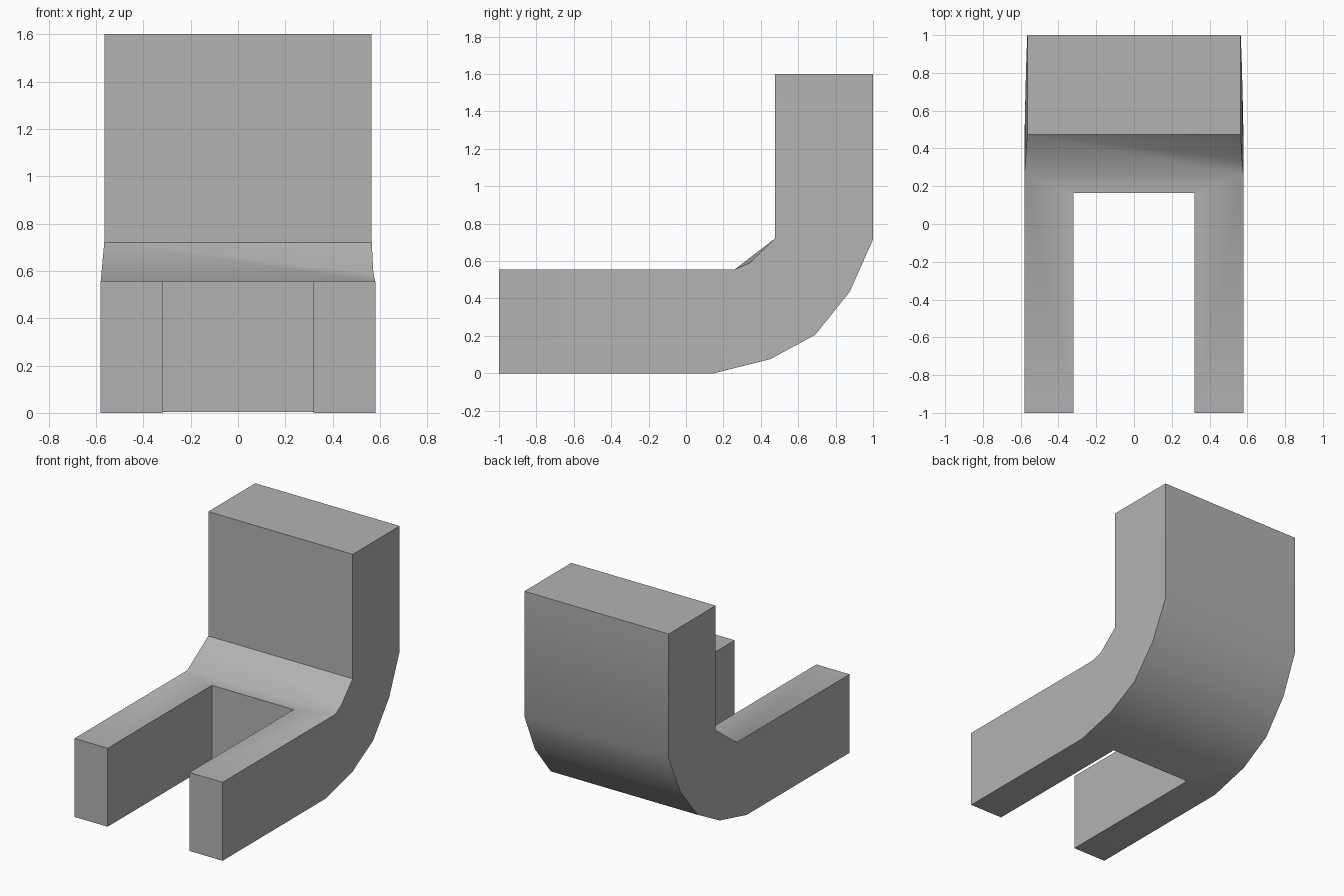
import bpy
import bmesh
from math import radians

cube = bpy.data.objects.get("Cube")
if cube:
    bpy.data.objects.remove(cube, do_unlink=True)

grey = bpy.data.materials.new("plain grey")
grey.use_nodes = True
colour = (0.45, 0.45, 0.45, 1)
grey.diffuse_color = colour
grey.node_tree.nodes["Principled BSDF"].inputs["Base Color"].default_value = colour

# Sections through the bent slab: outer (y, z), inner (y, z), outer and inner half width
SECTIONS = [
    ((-1, 0), (-1, 0.555), 0.58, 0.58),
    ((0.15, 0), (0.26, 0.555), 0.58, 0.58),
    ((0.45, 0.075), (0.26, 0.555), 0.58, 0.58),
    ((0.69, 0.205), (0.34, 0.59), 0.575, 0.572),
    ((0.875, 0.435), (0.475, 0.72), 0.57, 0.565),
    ((1, 0.715), (0.475, 0.72), 0.565, 0.565),
    ((1, 1.6), (0.475, 1.6), 0.565, 0.565),
]


def make_object(name, bm):
    bmesh.ops.remove_doubles(bm, verts=bm.verts, dist=0.0001)
    bmesh.ops.recalc_face_normals(bm, faces=bm.faces)
    mesh = bpy.data.meshes.new(name)
    bm.to_mesh(mesh)
    bm.free()
    mesh.materials.append(grey)
    obj = bpy.data.objects.new(name, mesh)
    bpy.context.collection.objects.link(obj)
    return obj


# Bent slab: a base running forward that curves up into an upright back
bm = bmesh.new()
rings = []
for i, (outer, inner, wide_out, wide_in) in enumerate(SECTIONS):
    # The right edge of the inside bend is a single straight chamfer
    right_inner, right_wide = inner, wide_in
    if i == 3:
        right_inner, right_wide = SECTIONS[4][1], SECTIONS[4][3]
    corners = [(wide_out, *outer), (wide_in, *inner),
               (-right_wide, *right_inner), (-wide_out, *outer)]
    rings.append([bm.verts.new(c) for c in corners])
for a, b in zip(rings, rings[1:]):
    for k in range(4):
        n = (k + 1) % 4
        bm.faces.new((a[k], a[n], b[n], b[k]))
bm.faces.new(rings[0])
bm.faces.new(rings[-1])
slab = make_object("bent_slab", bm)

# Slot between the two front arms
bm = bmesh.new()
bmesh.ops.create_cube(bm, size=1)
bmesh.ops.scale(bm, vec=(0.64, 1.365, 2), verts=bm.verts)
bmesh.ops.translate(bm, vec=(0, 0.165 - 1.365 / 2, 0.4), verts=bm.verts)
cutter = make_object("slot_cutter", bm)
cutter.hide_render = True

cut = slab.modifiers.new("slot", "BOOLEAN")
cut.operation = "DIFFERENCE"
cut.solver = "EXACT"
cut.object = cutter

# Apply the cut, then smooth the gentle bends and keep the corners sharp
bpy.ops.object.select_all(action="DESELECT")
slab.select_set(True)
bpy.context.view_layer.objects.active = slab
bpy.ops.object.modifier_apply(modifier=cut.name)
bpy.data.objects.remove(cutter, do_unlink=True)
bpy.ops.object.shade_smooth_by_angle(angle=radians(40))
